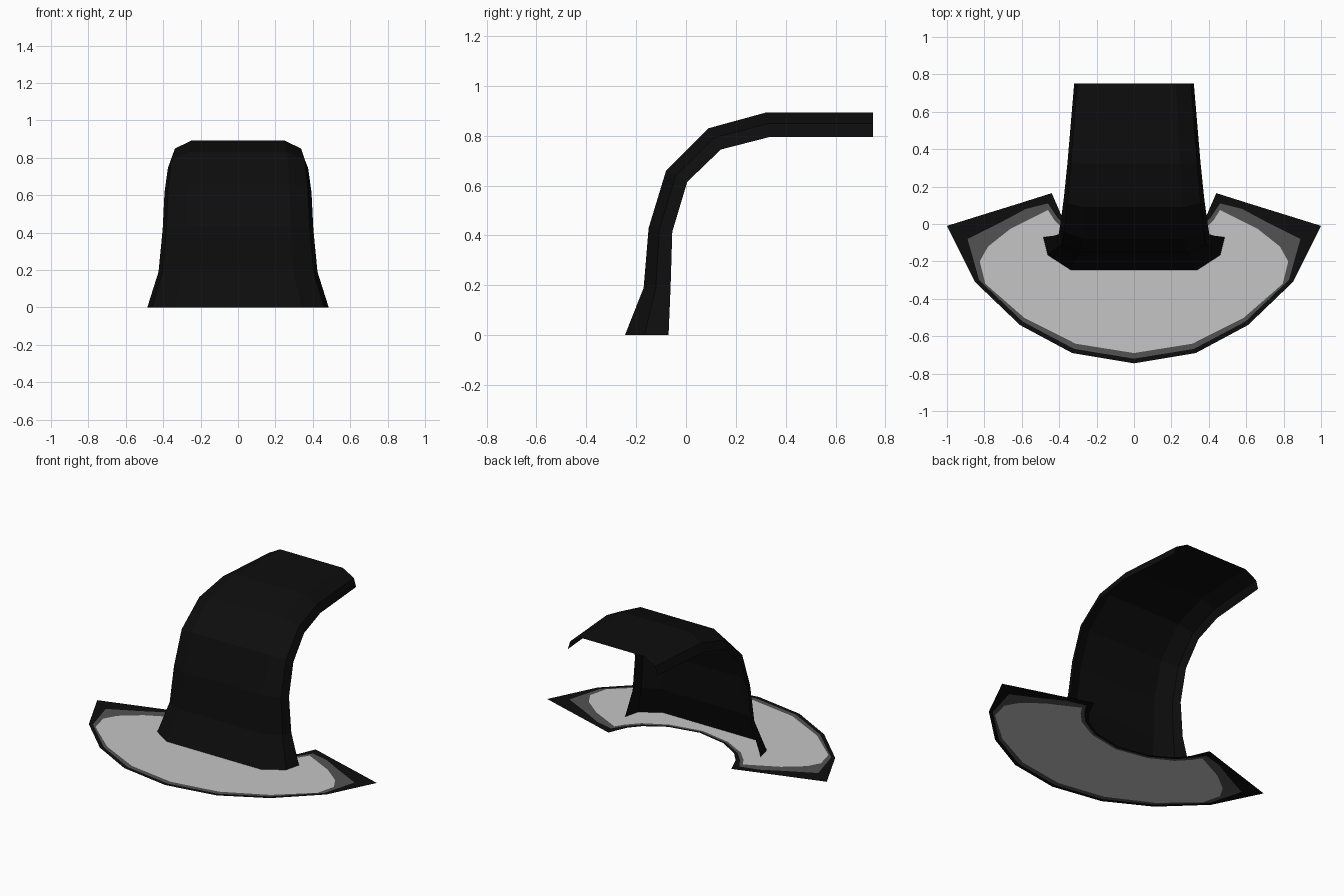
import bpy

if "Cube" in bpy.data.objects:
    bpy.data.objects.remove(bpy.data.objects["Cube"])


def material(name, r, g, b):
    m = bpy.data.materials.new(name)
    m.diffuse_color = (r, g, b, 1)
    m.use_nodes = True
    m.node_tree.nodes["Principled BSDF"].inputs["Base Color"].default_value = m.diffuse_color
    return m


black = material("black", 0.004, 0.004, 0.004)
dark_grey = material("dark grey", 0.085, 0.085, 0.085)
light_grey = material("light grey", 0.56, 0.56, 0.56)


def make_object(name, verts, faces, mats, indices=None):
    mesh = bpy.data.meshes.new(name)
    mesh.from_pydata(verts, [], faces)
    for m in mats:
        mesh.materials.append(m)
    if indices:
        mesh.polygons.foreach_set("material_index", indices)
    mesh.update()
    ob = bpy.data.objects.new(name, mesh)
    bpy.context.collection.objects.link(ob)
    return ob


# Curved hood: an open channel section swept up and back
# station: half width, outer (y, z), inner (y, z)
stations = [
    (0.485, (-0.245, 0.0), (-0.07, 0.0)),
    (0.425, (-0.17, 0.19), (-0.062, 0.19)),
    (0.403, (-0.15, 0.43), (-0.055, 0.415)),
    (0.393, (-0.08, 0.66), (0.005, 0.615)),
    (0.375, (0.09, 0.83), (0.14, 0.745)),
    (0.355, (0.32, 0.893), (0.335, 0.795)),
    (0.32, (0.75, 0.893), (0.75, 0.795)),
]
section = [(-1, 0), (-0.95, 0.55), (-0.7, 1), (0.7, 1), (0.95, 0.55), (1, 0)]
verts, faces = [], []
for w, outer, inner in stations:
    for sx, d in section:
        verts.append((sx * w,
                      inner[0] + d * (outer[0] - inner[0]),
                      inner[1] + d * (outer[1] - inner[1])))
n = len(section)
for s in range(len(stations) - 1):
    for i in range(n - 1):
        a = s * n + i
        faces.append((a, a + 1, a + 1 + n, a + n))
make_object("curved_hood", verts, faces, [black])

# Flat crescent base: three nested outlines (right half, front to inner middle)
rim = [(0, -.745), (.33, -.69), (.61, -.54), (.85, -.31), (1, -.01), (.83, .043),
       (.62, .108), (.44, .165), (.39, .05), (.33, -.02), (.2, -.1), (0, -.14)]
band = [(0, -.72), (.32, -.668), (.595, -.522), (.828, -.3), (.89, -.08), (.71, .01),
        (.58, .08), (.46, .11), (.41, .035), (.343, -.037), (.205, -.115), (0, -.155)]
field = [(0, -.69), (.312, -.64), (.585, -.503), (.795, -.32), (.825, -.2), (.78, -.12),
         (.66, -.025), (.46, .075), (.425, .02), (.355, -.053), (.21, -.13), (0, -.17)]


def mirrored(half):
    return half + [(-x, y) for x, y in reversed(half[1:-1])]


verts = [(x, y, 0) for half in (rim, band, field) for x, y in mirrored(half)]
k = len(verts) // 3
faces, indices = [], []
for ring in range(2):
    for i in range(k):
        a, b = ring * k + i, ring * k + (i + 1) % k
        faces.append((a, b, b + k, a + k))
        indices.append(ring)
# Light field as a strip from front edge to inner edge
pairs = [(2, 9), (3, 8), (4, 7)]
o = 2 * k
strip = [(0, 1, 10, 11), (1, 2, 9, 10), (2, 3, 8, 9), (3, 4, 5, 8), (5, 6, 7, 8)]
for f in strip:
    faces.append(tuple(o + i for i in f))
    faces.append(tuple(o + (k - i) % k for i in reversed(f)))
    indices += [2, 2]
make_object("crescent_base", verts, faces, [black, dark_grey, light_grey], indices)
